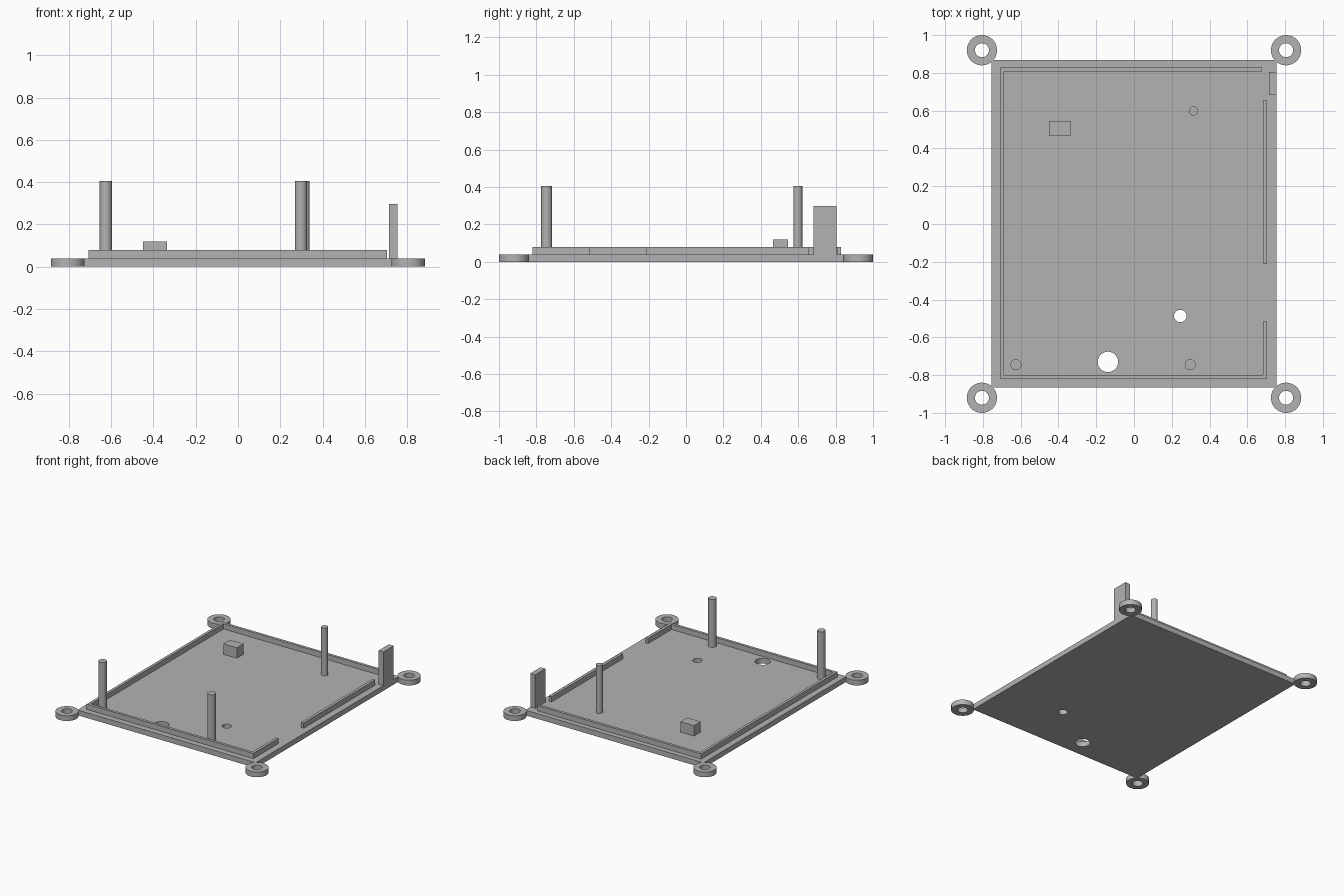
import bpy
import math

if "Cube" in bpy.data.objects:
    bpy.data.objects.remove(bpy.data.objects["Cube"], do_unlink=True)

GREY = (0.45, 0.45, 0.45, 1)
plastic = bpy.data.materials.new("grey plastic")
plastic.use_nodes = True
plastic.diffuse_color = GREY
plastic.node_tree.nodes["Principled BSDF"].inputs["Base Color"].default_value = GREY

FLOOR = 0.04      # top of the base plate
LIP_TOP = 0.08
POST_TOP = 0.405


def finish(obj, name):
    obj.name = name
    obj.data.materials.clear()
    obj.data.materials.append(plastic)
    return obj


def smooth(obj):
    bpy.ops.object.select_all(action="DESELECT")
    obj.select_set(True)
    bpy.context.view_layer.objects.active = obj
    bpy.ops.object.shade_smooth_by_angle(angle=math.radians(30))


def box(name, x0, x1, y0, y1, z0, z1):
    centre = ((x0 + x1) / 2, (y0 + y1) / 2, (z0 + z1) / 2)
    bpy.ops.mesh.primitive_cube_add(size=1, location=centre)
    obj = bpy.context.object
    obj.scale = (x1 - x0, y1 - y0, z1 - z0)
    bpy.ops.object.transform_apply(location=False, rotation=False, scale=True)
    return finish(obj, name)


def cylinder(name, x, y, radius, z0, z1):
    bpy.ops.mesh.primitive_cylinder_add(
        vertices=48, radius=radius, depth=z1 - z0, location=(x, y, (z0 + z1) / 2))
    obj = finish(bpy.context.object, name)
    smooth(obj)
    return obj


def drill(obj, x, y, radius):
    cutter = cylinder("hole_cutter", x, y, radius, -0.1, 0.2)
    cutter.hide_render = True
    mod = obj.modifiers.new("hole", "BOOLEAN")
    mod.operation = "DIFFERENCE"
    mod.solver = "EXACT"
    mod.object = cutter
    bpy.context.view_layer.objects.active = obj
    bpy.ops.object.modifier_apply(modifier=mod.name)
    bpy.data.objects.remove(cutter, do_unlink=True)
    smooth(obj)


# Base plate with its two through holes
plate = box("base_plate", -0.755, 0.755, -0.865, 0.867, 0, FLOOR)
drill(plate, 0.245, -0.487, 0.033)
drill(plate, -0.138, -0.73, 0.054)

# Screw eyelets on the four corners
for side, sx in (("left", 1), ("right", -1)):
    for end, sy in (("front", -1), ("back", 1)):
        eyelet = cylinder(f"{end}_{side}_eyelet", sx * 0.805, sy * 0.92, 0.08, 0, FLOOR)
        drill(eyelet, sx * 0.805, sy * 0.92, 0.037)

# Raised lip, with gaps along the left side
box("right_lip", -0.708, -0.687, -0.82, 0.828, FLOOR, LIP_TOP)
box("front_lip", -0.687, 0.704, -0.82, -0.799, FLOOR, LIP_TOP)
box("back_lip", -0.687, 0.678, 0.807, 0.828, FLOOR, LIP_TOP)
box("left_lip_front", 0.682, 0.704, -0.799, -0.515, FLOOR, LIP_TOP)
box("left_lip_back", 0.682, 0.704, -0.21, 0.655, FLOOR, LIP_TOP)

# Upright tab and small block
box("upright_tab", 0.714, 0.755, 0.682, 0.805, FLOOR, 0.297)
box("small_block", -0.45, -0.335, 0.465, 0.545, FLOOR, 0.12)

# Support posts
cylinder("front_right_post", -0.625, -0.745, 0.029, FLOOR, POST_TOP)
cylinder("front_left_post", 0.298, -0.745, 0.029, FLOOR, POST_TOP)
cylinder("back_post", 0.315, 0.598, 0.024, FLOOR, POST_TOP)
